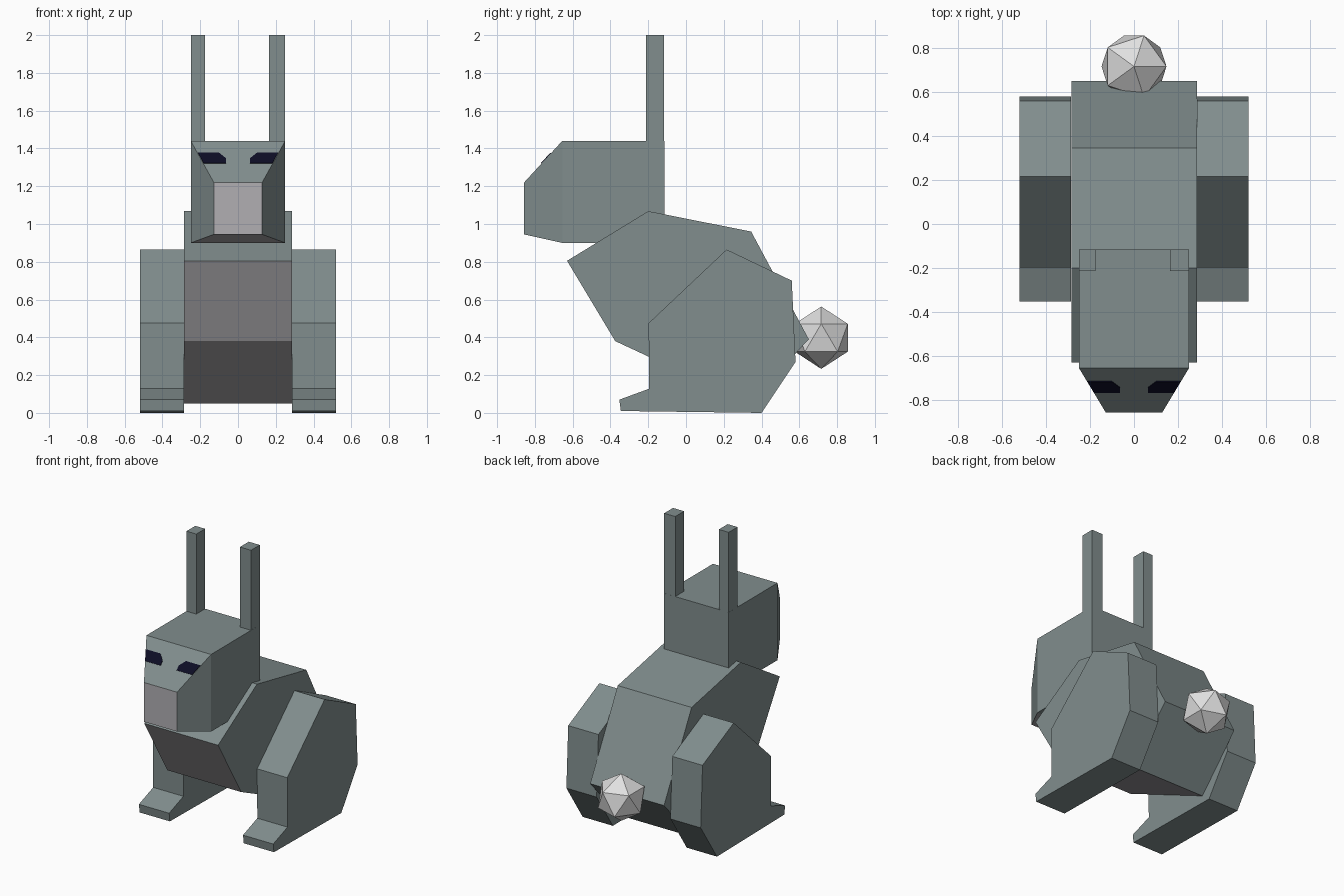
import bpy, bmesh
from mathutils import Vector

if "Cube" in bpy.data.objects:
    bpy.data.objects.remove(bpy.data.objects["Cube"])


def material(name, rgb):
    m = bpy.data.materials.new(name)
    m.diffuse_color = (*rgb, 1)
    m.use_nodes = True
    m.node_tree.nodes["Principled BSDF"].inputs["Base Color"].default_value = m.diffuse_color
    return m


FUR = material("slate_fur", (0.22, 0.27, 0.27))
PALE = material("pale_grey_fur", (0.44, 0.43, 0.45))
TAIL = material("white_tail_fur", (0.75, 0.75, 0.75))
EYE = material("dark_navy_eye", (0.004, 0.004, 0.018))


def loft(name, rings, mats, is_second=None):
    """Closed solid through matching rings; faces passing the rule get the second material."""
    bm = bmesh.new()
    vs = [[bm.verts.new(p) for p in ring] for ring in rings]
    n = len(rings[0])
    bm.faces.new(vs[0])
    bm.faces.new(vs[-1])
    for a, b in zip(vs, vs[1:]):
        for i in range(n):
            j = (i + 1) % n
            bm.faces.new((a[i], a[j], b[j], b[i]))
    bmesh.ops.recalc_face_normals(bm, faces=bm.faces)
    bm.normal_update()
    if is_second:
        for f in bm.faces:
            f.material_index = int(is_second(f.normal))
    me = bpy.data.meshes.new(name)
    bm.to_mesh(me)
    bm.free()
    for m in mats:
        me.materials.append(m)
    ob = bpy.data.objects.new(name, me)
    bpy.context.collection.objects.link(ob)
    return ob


def side_profile(name, yz, x0, x1, mats, rule=None):
    return loft(name, [[(x, y, z) for y, z in yz] for x in (x0, x1)], mats, rule)


def rect(y, hw, z0, z1):
    return [(-hw, y, z0), (hw, y, z0), (hw, y, z1), (-hw, y, z1)]


# body, with pale chest and belly on the faces turned forward and down
side_profile("body",
             [(-0.63, 0.805), (-0.2, 1.068), (0.345, 0.96), (0.65, 0.39),
              (0.335, 0.05), (-0.375, 0.38)],
             -0.285, 0.287, [FUR, PALE], lambda n: n.y < -0.1 and n.z < -0.1)

# head, tapering to a pale muzzle and chin
loft("head", [rect(-0.115, 0.25, 0.9, 1.44), rect(-0.655, 0.25, 0.9, 1.44),
              rect(-0.857, 0.128, 0.945, 1.22)], [FUR, PALE],
     lambda n: n.y < -0.95 or (n.y < -0.1 and n.z < -0.7))

# eye outline in front view, lying on the sloping forehead
EYE_XZ = [(0.211, 1.375), (0.10, 1.375), (0.063, 1.345), (0.063, 1.32), (0.182, 1.32)]
slope = Vector((0, -0.22, 0.202)).normalized()


def on_forehead(x, z, lift):
    y = -0.655 - 0.202 * (1.44 - z) / 0.22
    return Vector((x, y, z)) + slope * lift


for side, s in (("left", -1), ("right", 1)):
    # haunch and foot in one profile
    side_profile(side + "_leg",
                 [(-0.345, 0.01), (-0.353, 0.07), (-0.195, 0.128), (-0.198, 0.475),
                  (0.215, 0.865), (0.56, 0.70), (0.58, 0.27), (0.40, 0.0)],
                 s * 0.286, s * 0.52, [FUR])
    # ear
    inner = 0.174 if s < 0 else 0.164
    side_profile(side + "_ear",
                 [(-0.213, 1.43), (-0.213, 2.0), (-0.1155, 2.0), (-0.1155, 1.43)],
                 s * inner, s * 0.2495, [FUR])
    # eye plate
    loft(side + "_eye", [[on_forehead(s * x, z, h) for x, z in EYE_XZ]
                         for h in (-0.002, 0.004)], [EYE])

# tail
bpy.ops.mesh.primitive_ico_sphere_add(subdivisions=1, radius=0.165, location=(0, 0.716, 0.398))
tail = bpy.context.object
tail.name = "tail"
tail.data.materials.append(TAIL)
